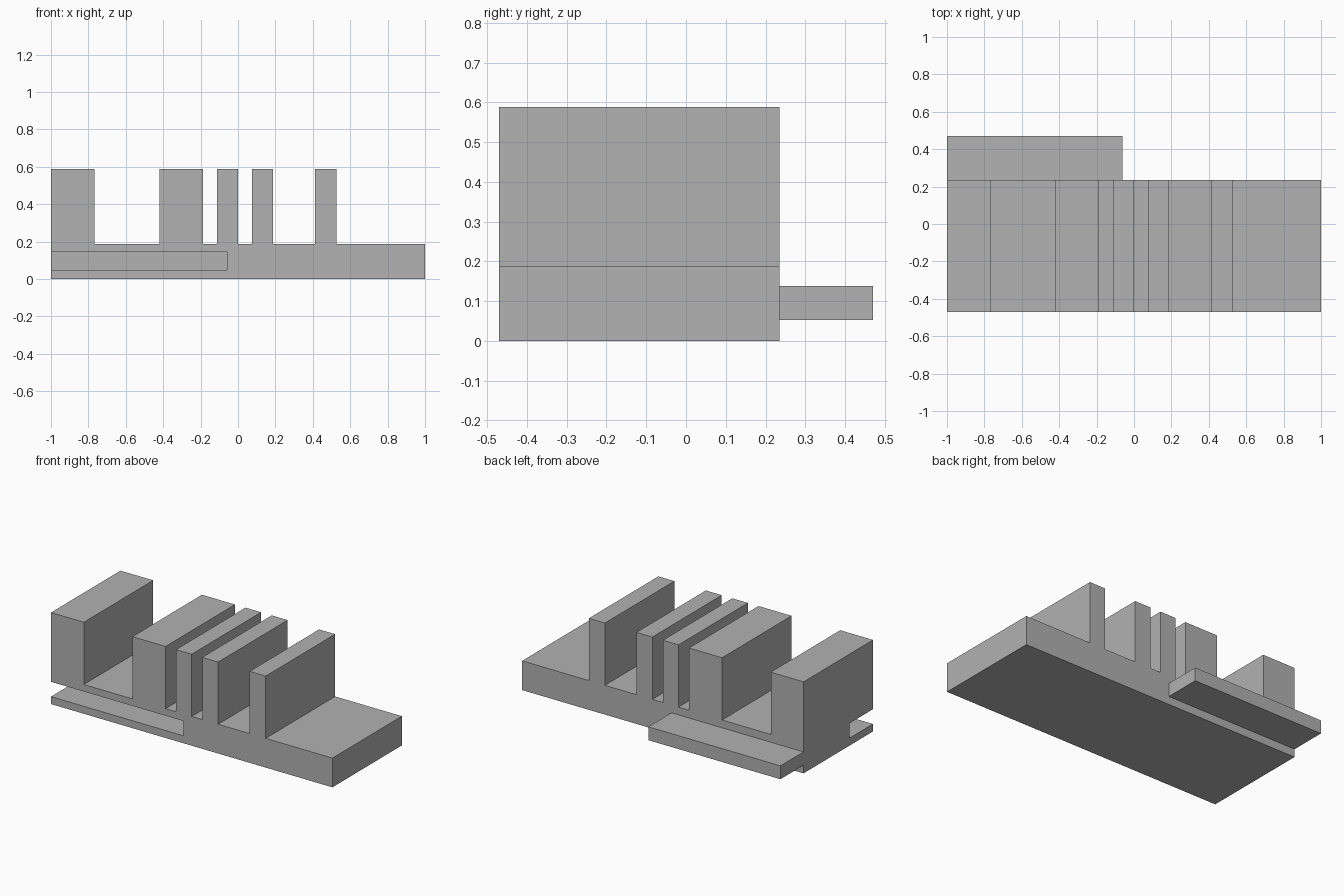
import bpy, bmesh
from mathutils import Vector

cube = bpy.data.objects.get("Cube")
if cube:
    bpy.data.objects.remove(cube, do_unlink=True)

grey = bpy.data.materials.new("plain grey")
grey.use_nodes = True
colour = (0.445, 0.445, 0.445, 1)
grey.diffuse_color = colour
grey.node_tree.nodes["Principled BSDF"].inputs["Base Color"].default_value = colour

FRONT, BACK, TAB_END = -0.47, 0.235, 0.47
BASE_TOP, FIN_TOP = 0.188, 0.588


def extrude_profile(name, points, y0, y1):
    """Extrude an x-z outline along y."""
    bm = bmesh.new()
    face = bm.faces.new([bm.verts.new((x, y0, z)) for x, z in points])
    grown = bmesh.ops.extrude_face_region(bm, geom=[face])
    verts = [g for g in grown["geom"] if isinstance(g, bmesh.types.BMVert)]
    bmesh.ops.translate(bm, verts=verts, vec=Vector((0, y1 - y0, 0)))
    bmesh.ops.recalc_face_normals(bm, faces=bm.faces)
    mesh = bpy.data.meshes.new(name)
    bm.to_mesh(mesh)
    bm.free()
    mesh.materials.append(grey)
    obj = bpy.data.objects.new(name, mesh)
    bpy.context.collection.objects.link(obj)
    return obj


def rectangle(x0, x1, z0, z1):
    return [(x0, z0), (x1, z0), (x1, z1), (x0, z1)]


# Base with upright fins, as one outline
fins = [(-1, -0.767), (-0.421, -0.186), (-0.111, 0), (0.075, 0.188), (0.412, 0.526)]
outline = [(-1, 0), (1, 0), (1, BASE_TOP)]
for left, right in reversed(fins):
    outline += [(right, BASE_TOP), (right, FIN_TOP), (left, FIN_TOP)]
    if left > -1:
        outline.append((left, BASE_TOP))
body = extrude_profile("finned_base", outline, FRONT, BACK)

# Slot cut into the front, open at the end
cutter = extrude_profile("slot_cutter", rectangle(-1.1, -0.058, 0.048, 0.143),
                         FRONT - 0.1, FRONT + 0.237)
cutter.hide_render = True
cutter.hide_viewport = True
cut = body.modifiers.new("slot", "BOOLEAN")
cut.operation = "DIFFERENCE"
cut.solver = "EXACT"
cut.object = cutter

# Matching tongue on the back
extrude_profile("back_tongue", rectangle(-1, -0.062, 0.052, 0.138), BACK, TAB_END)
